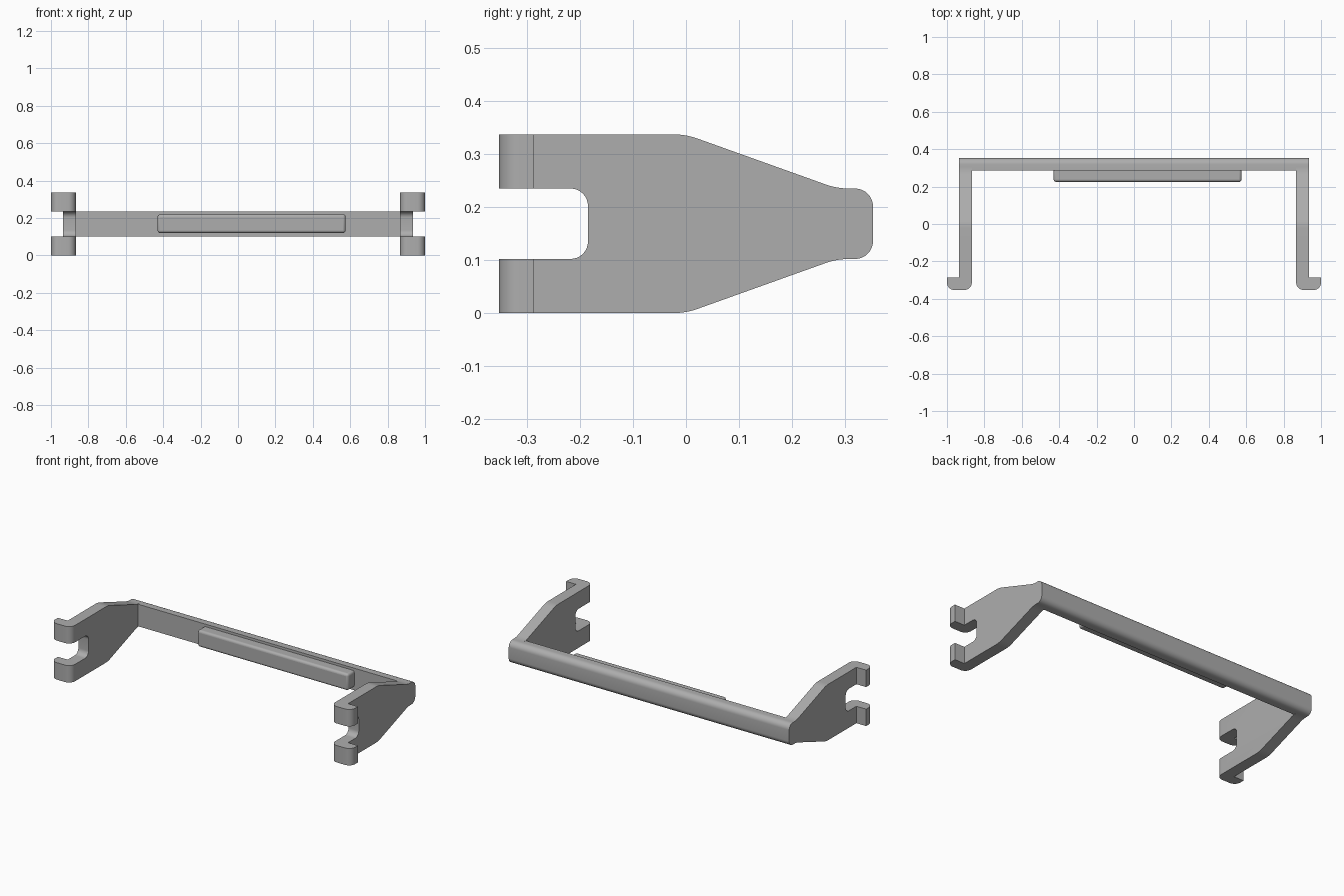
import bpy, bmesh
from math import radians, tan
from mathutils import Vector

if "Cube" in bpy.data.objects:
    bpy.data.objects.remove(bpy.data.objects["Cube"], do_unlink=True)

grey = bpy.data.materials.new("mid grey")
grey.use_nodes = True
grey.diffuse_color = (0.42, 0.42, 0.42, 1)
grey.node_tree.nodes["Principled BSDF"].inputs["Base Color"].default_value = grey.diffuse_color


def fillet(corners, steps=8):
    """Turn (a, b, radius) corners into a polygon with rounded corners."""
    out = []
    for i, (a, b, r) in enumerate(corners):
        p = Vector((a, b))
        if not r:
            out.append(p)
            continue
        u = (Vector(corners[i - 1][:2]) - p).normalized()
        v = (Vector(corners[(i + 1) % len(corners)][:2]) - p).normalized()
        half = u.angle(v) / 2
        start = p + u * (r / tan(half))
        end = p + v * (r / tan(half))
        centre = p + (u + v).normalized() * (start - p).length / (u.dot((u + v).normalized()))
        for k in range(steps + 1):
            d = (start - centre).normalized().slerp((end - centre).normalized(), k / steps)
            out.append(centre + d * r)
    return out


def prism(name, corners, axis, low, high):
    """Extrude a rounded profile along x (profile in y, z) or z (profile in x, y)."""
    def place(p, t):
        return (t, p.x, p.y) if axis == "x" else (p.x, p.y, t)
    bm = bmesh.new()
    face = bm.faces.new([bm.verts.new(place(p, low)) for p in fillet(corners)])
    top = bmesh.ops.extrude_face_region(bm, geom=[face])["geom"]
    shift = Vector(place(Vector((0, 0)), high - low))
    bmesh.ops.translate(bm, vec=shift, verts=[g for g in top if isinstance(g, bmesh.types.BMVert)])
    bmesh.ops.recalc_face_normals(bm, faces=bm.faces)
    mesh = bpy.data.meshes.new(name)
    bm.to_mesh(mesh)
    bm.free()
    mesh.materials.append(grey)
    obj = bpy.data.objects.new(name, mesh)
    bpy.context.collection.objects.link(obj)
    return obj


def activate(obj):
    bpy.ops.object.select_all(action="DESELECT")
    obj.select_set(True)
    bpy.context.view_layer.objects.active = obj


def smooth(obj):
    activate(obj)
    bpy.ops.object.shade_smooth_by_angle(angle=radians(30))


FRONT, BACK = -0.353, 0.353
LOW, HIGH, TOP = 0.102, 0.235, 0.337
INNER, OUTER = 0.867, 0.935

# Side silhouette of an arm: forked front, tapering to the bar
side = [(-0.5, 0, 0), (0, 0, 0.13), (0.285, LOW, 0.13), (BACK, LOW, 0.034),
        (BACK, HIGH, 0.034), (0.285, HIGH, 0.13), (0, TOP, 0.13), (-0.5, TOP, 0),
        (-0.5, HIGH, 0), (-0.185, HIGH, 0.033), (-0.185, LOW, 0.033), (-0.5, LOW, 0)]

# Arms: plan of plate and outward hook, trimmed to the side silhouette
for name, s in (("left", 1), ("right", -1)):
    plan = [(s * INNER, 0.5, 0), (s * INNER, FRONT, 0.04), (s, FRONT, 0.04),
            (s, -0.287, 0), (s * OUTER, -0.287, 0), (s * OUTER, 0.5, 0)]
    arm = prism(name + "_hooked_arm", plan, "z", -0.1, 0.5)
    cutter = prism("arm_cutter", side, "x", s * 0.7, s * 1.2)
    cutter.hide_render = True
    trim = arm.modifiers.new("silhouette", "BOOLEAN")
    trim.operation = "INTERSECT"
    trim.solver = "EXACT"
    trim.object = cutter
    activate(arm)
    bpy.ops.object.modifier_apply(modifier=trim.name)
    bpy.data.objects.remove(cutter, do_unlink=True)
    smooth(arm)

# Cross bar with rounded rear edges
bar = prism("cross_bar", [(0.287, LOW, 0), (BACK, LOW, 0.034), (BACK, HIGH, 0.034),
                          (0.287, HIGH, 0)], "x", -INNER, INNER)
smooth(bar)

# Rounded pad on the inner face of the bar, set off centre
pad = prism("bar_pad", [(0.225, 0.12, 0), (0.31, 0.12, 0), (0.31, 0.22, 0), (0.225, 0.22, 0)],
            "x", -0.43, 0.575)
bevel = pad.modifiers.new("soft edges", "BEVEL")
bevel.width = 0.014
bevel.segments = 4
smooth(pad)
